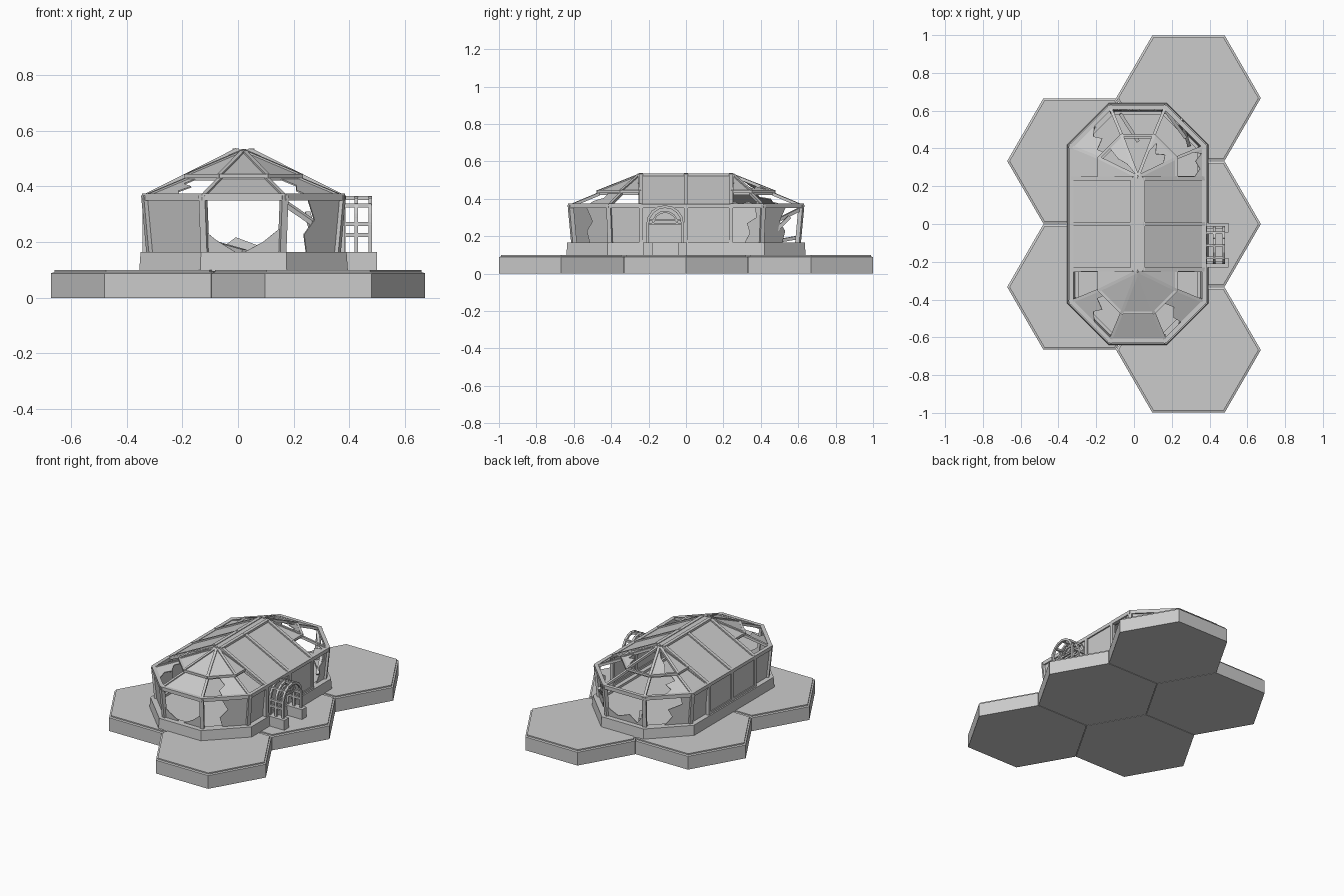
import bpy, bmesh, math
from mathutils import Vector, Matrix

if "Cube" in bpy.data.objects:
    bpy.data.objects.remove(bpy.data.objects["Cube"])

CX = 0.02            # greenhouse centre line
YE = 0.265           # centre of each octagonal end
EAVE, RIDGE, FLOOR = 0.362, 0.525, 0.15


def finish(name, bm):
    bmesh.ops.recalc_face_normals(bm, faces=bm.faces)
    me = bpy.data.meshes.new(name)
    bm.to_mesh(me)
    bm.free()
    ob = bpy.data.objects.new(name, me)
    bpy.context.collection.objects.link(ob)
    return ob


def loft(name, rings, closed=False):
    """Skin a list of equal-length loops; cap the ends unless closed."""
    bm = bmesh.new()
    vs = [[bm.verts.new(p) for p in r] for r in rings]
    n, m = len(vs[0]), len(vs)
    for k in range(m if closed else m - 1):
        a, b = vs[k], vs[(k + 1) % m]
        for i in range(n):
            j = (i + 1) % n
            bm.faces.new((a[i], a[j], b[j], b[i]))
    if not closed:
        bm.faces.new(vs[0])
        bm.faces.new(vs[-1])
    return finish(name, bm)


def beams(name, segs, w=0.018, d=None):
    """Square bars between point pairs, in one object."""
    bm = bmesh.new()
    for a, b in segs:
        a, b = Vector(a), Vector(b)
        q = (b - a).to_track_quat('Z', 'Y')
        m = (Matrix.Translation((a + b) / 2) @ q.to_matrix().to_4x4()
             @ Matrix.Diagonal((w, d or w, (b - a).length + w * 0.5, 1)))
        bmesh.ops.create_cube(bm, size=1, matrix=m)
    return finish(name, bm)


def boxes(name, items):
    bm = bmesh.new()
    for c, s in items:
        bmesh.ops.create_cube(bm, size=1, matrix=Matrix.Translation(c) @ Matrix.Diagonal((*s, 1)))
    return finish(name, bm)


FULL = [(0, 0), (1, 0), (1, 1), (0, 1)]


def glass(name, quad, shards=(FULL,)):
    """Thin panes in the uv space of a quad (bl, br, tr, tl)."""
    q = [Vector(p) for p in quad]
    bm = bmesh.new()
    for sh in shards:
        bm.faces.new([bm.verts.new(q[0].lerp(q[1], u).lerp(q[3].lerp(q[2], u), v)) for u, v in sh])
    bmesh.ops.remove_doubles(bm, verts=bm.verts, dist=1e-5)
    ob = finish(name, bm)
    mod = ob.modifiers.new("thickness", 'SOLIDIFY')
    mod.thickness, mod.offset = 0.005, 0


# hexagonal ground tiles with a small bevelled lip
def hexagon(x, y, r, z):
    return [(x + r * math.cos(i * math.pi / 3), y + r * math.sin(i * math.pi / 3), z) for i in range(6)]


for k, (x, y) in enumerate([(0.2885, -0.667), (0.2885, 0), (0.2885, 0.667),
                            (-0.2885, -0.3335), (-0.2885, 0.3335)]):
    loft(f"ground_tile_{k}", [hexagon(x, y, 0.383, 0), hexagon(x, y, 0.383, 0.088),
                              hexagon(x, y, 0.371, 0.092), hexagon(x, y, 0.371, 0.1)])

# elongated octagonal plinth rim and inner floor
T = math.tan(math.pi / 8)


def outline(a, z):
    h = a * T
    return [(CX + sx, sy, z) for sx, sy in
            [(a, -YE - h), (a, YE + h), (h, YE + a), (-h, YE + a),
             (-a, YE + h), (-a, -YE - h), (-h, -YE - a), (h, -YE - a)]]


loft("stone_plinth", [outline(0.375, 0.095), outline(0.37, 0.165), outline(0.315, 0.165),
                      outline(0.315, 0.095)], closed=True)
loft("earth_floor", [outline(0.32, 0.1), outline(0.32, FLOOR)])


# octagonal end: six rim points from left side round to right side
def rim(s, a, z):
    h = a * T
    pts = [(-a, -0.02), (-a, h), (-h, a), (h, a), (a, h), (a, -0.02)]
    return [Vector((CX + x, s * (YE + y), z)) for x, y in pts]


V_CUT = [(0, 0), (1, 0), (1, 0.5), (0.75, 0.22), (0.45, 0.0), (0.15, 0.25), (0, 0.42)]
CORNER = [(0.45, 0), (1, 0), (1, 1), (0.4, 1), (0.55, 0.6), (0.38, 0.35)]
LEFT_BIT = [(0, 0), (0.6, 0), (0.4, 0.3), (0.5, 0.55), (0.2, 0.7), (0.25, 1), (0, 1)]
LOW = [(0, 0), (1, 0), (1, 0.35), (0.7, 0.15), (0.4, 0.3), (0.2, 0.1), (0, 0.45)]
STATES = {
    -1: dict(wall=[[FULL], [FULL], [V_CUT], [CORNER], [FULL]],
             lower=[[], [LEFT_BIT], [FULL], [CORNER], []],
             upper=[[FULL]] * 5),
    1: dict(wall=[[FULL], [LEFT_BIT], [LOW], [CORNER], [LEFT_BIT]],
            lower=[[FULL], [LEFT_BIT], [], [], [LOW]],
            upper=[[FULL], [CORNER], [], [LOW], [FULL]]),
}
for s, end in ((-1, "front"), (1, "back")):
    foot, top = rim(s, 0.333, 0.155), rim(s, 0.352, EAVE)
    mid_lo, mid_hi = rim(s, 0.195, 0.428), rim(s, 0.205, 0.438)
    apex = Vector((CX, s * (YE - 0.015), RIDGE))
    beams(f"{end}_wall_posts", list(zip(foot[1:5], top[1:5])), 0.024)
    beams(f"{end}_eave_beam", list(zip(top, top[1:])), 0.024)
    beams(f"{end}_sill", list(zip(foot, foot[1:])), 0.02)
    beams(f"{end}_mid_ring", list(zip(mid_hi, mid_hi[1:])) + list(zip(mid_lo, mid_lo[1:])), 0.015)
    beams(f"{end}_rafters", list(zip(top, mid_lo)) + [(p, apex) for p in mid_hi], 0.016)
    for i in range(5):
        for part, lo, hi in (("wall", foot, top), ("lower", top, mid_lo), ("upper", mid_hi, [apex] * 6)):
            sh = STATES[s][part][i]
            if sh:
                glass(f"{end}_{part}_glass_{i}", (lo[i], lo[i + 1], hi[i + 1], hi[i]), sh)

# straight middle hall: walls, roof panes and frame
YM = 0.24
frame, thin = [], []
for sx, side in ((-1, "left"), (1, "right")):
    xw, xr = CX + sx * 0.352, CX + sx * 0.028
    for y in (-YM, 0, YM):
        frame += [((xw, y, 0.155), (xw, y, EAVE)), ((xw, y, EAVE), (xr, y, RIDGE))]
    frame += [((xw, -YM, EAVE), (xw, YM, EAVE)), ((xr, -YM, RIDGE), (xr, YM, RIDGE))]
    thin.append(((xw, -YM, 0.17), (xw, YM, 0.17)))
    for k, y0 in enumerate((-YM, 0)):
        y1 = y0 + YM
        glass(f"{side}_hall_wall_glass_{k}",
              ((xw, y0, 0.155), (xw, y1, 0.155), (xw, y1, EAVE), (xw, y0, EAVE)))
        glass(f"{side}_roof_glass_{k}",
              ((xw, y0, EAVE), (xw, y1, EAVE), (xr, y1, RIDGE), (xr, y0, RIDGE)))
beams("hall_frame", frame, 0.022)
beams("hall_sills", thin, 0.018)
boxes("ridge_cap", [((CX, 0, RIDGE), (0.056, 0.5, 0.014))])

# arched entrance porch on the right side
DY, SPRING, R = -0.112, 0.265, 0.093


def hoop(x, r, z0):
    arc = [(x, DY + r * math.cos(i * math.pi / 8), SPRING + r * math.sin(i * math.pi / 8)) for i in range(9)]
    pts = [(x, DY + r, z0)] + arc + [(x, DY - r, z0)]
    return list(zip(pts, pts[1:]))


porch = hoop(0.425, R, 0.1) + hoop(0.475, R, 0.1)
for sy in (-1, 1):
    for z in (0.225, SPRING):
        porch.append(((0.37, DY + sy * R, z), (0.475, DY + sy * R, z)))
for i in (2, 4, 6):
    y, z = DY + R * math.cos(i * math.pi / 8), SPRING + R * math.sin(i * math.pi / 8)
    porch.append(((0.37, y, z), (0.475, y, z)))
beams("porch_hoops", porch, 0.014)
beams("porch_inner_arch", hoop(0.425, 0.065, 0.265)
      + [((0.425, DY - R, z), (0.425, DY + R, z)) for z in (0.265, 0.285)], 0.01)
beams("door_frame", hoop(0.38, R, 0.11), 0.014)
boxes("porch_base_blocks", [((0.44, DY + sy * R, 0.13), (0.12, 0.05, 0.07)) for sy in (-1, 1)])

# fallen bars inside the broken back end
beams("fallen_bars", [((0.16, 0.61, 0.345), (0.27, 0.46, 0.27)),
                      ((-0.07, 0.58, 0.19), (0.02, 0.44, 0.165)),
                      ((0.25, 0.55, 0.3), (0.29, 0.42, 0.17))], 0.018)
